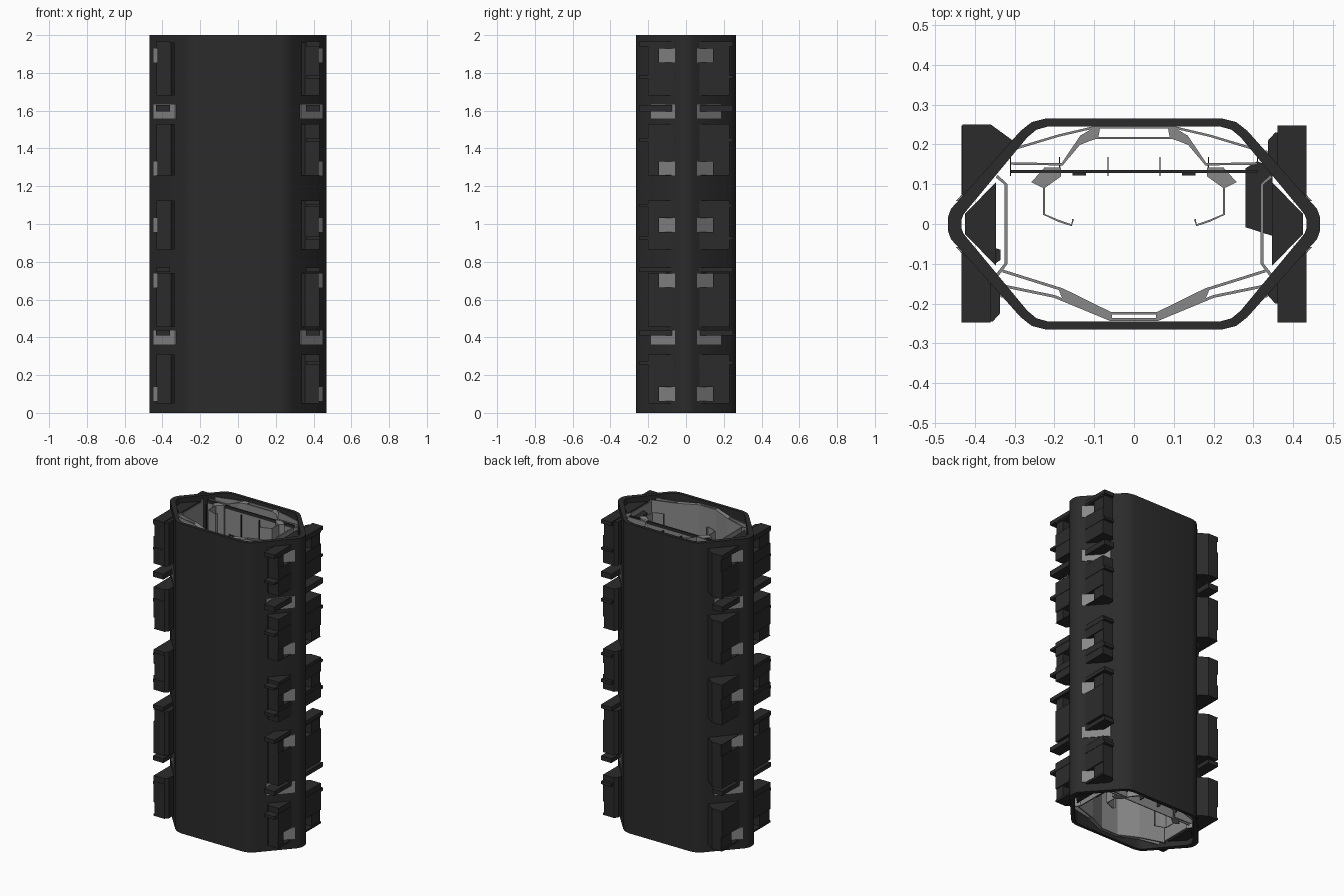
import bpy, bmesh
from mathutils import Vector

if "Cube" in bpy.data.objects:
    bpy.data.objects.remove(bpy.data.objects["Cube"])


def make_mat(name, c):
    m = bpy.data.materials.new(name)
    m.diffuse_color = (c, c, c, 1)
    m.use_nodes = True
    m.node_tree.nodes["Principled BSDF"].inputs["Base Color"].default_value = m.diffuse_color
    return m


DARK = make_mat("charcoal", 0.024)
GREY = make_mat("mid grey", 0.25)


def build(name, prisms, mat, smooth=False):
    """One object out of several vertical prisms (points, z0, z1)."""
    bm = bmesh.new()
    for pts, z0, z1 in prisms:
        lo = [bm.verts.new((x, y, z0)) for x, y in pts]
        hi = [bm.verts.new((x, y, z1)) for x, y in pts]
        n = len(pts)
        bm.faces.new(lo[::-1])
        bm.faces.new(hi)
        for i in range(n):
            j = (i + 1) % n
            bm.faces.new((lo[i], lo[j], hi[j], hi[i]))
    return finish(name, bm, mat, smooth)


def finish(name, bm, mat, smooth=False):
    bmesh.ops.recalc_face_normals(bm, faces=bm.faces)
    me = bpy.data.meshes.new(name)
    bm.to_mesh(me)
    bm.free()
    me.materials.append(mat)
    ob = bpy.data.objects.new(name, me)
    bpy.context.collection.objects.link(ob)
    if smooth:
        bpy.context.view_layer.objects.active = ob
        ob.select_set(True)
        bpy.ops.object.shade_smooth_by_angle(angle=0.5)
        ob.select_set(False)
    return ob


def flip(pts, sx, sy=1):
    return [(x * sx, y * sy) for x, y in pts]


def ring(q):
    """Full outline from the points of one quadrant (tip to flat side)."""
    return (q + flip(q, -1)[::-1] + flip(q, -1, -1) + flip(q, 1, -1)[::-1])


def ribbon(path, t):
    """Thin wall outline that follows a path."""
    p = [Vector(v) for v in path]
    left, right = [], []
    for i, v in enumerate(p):
        d = (p[min(i + 1, len(p) - 1)] - p[max(i - 1, 0)]).normalized()
        n = Vector((-d.y, d.x)) * t / 2
        left.append(tuple(v + n))
        right.append(tuple(v - n))
    return left + right[::-1]


def sym(half):
    """Path across the middle, mirrored in x."""
    return flip(half, -1) + half[::-1]


# outer tube, open at both ends
outer = ring([(0.468, 0.016), (0.460, 0.038), (0.285, 0.234), (0.257, 0.256), (0.222, 0.265)])
inner = ring([(0.434, 0.010), (0.428, 0.025), (0.268, 0.218), (0.245, 0.237), (0.216, 0.245)])
bm = bmesh.new()
rows = [[bm.verts.new((x, y, z)) for x, y in pts]
        for pts, z in ((outer, 0), (outer, 2), (inner, 2), (inner, 0))]
n = len(outer)
for k in range(4):
    a, b = rows[k], rows[(k + 1) % 4]
    for i in range(n):
        j = (i + 1) % n
        bm.faces.new((a[i], a[j], b[j], b[i]))
finish("outer_tube", bm, DARK, True)


def wall_x(y):
    return 0.460 - (y - 0.038) * 0.893


# housings, fins and grey windows on the four slanted walls
BLOCKS = [(1.68, 1.96), (1.26, 1.53), (0.865, 1.125), (0.455, 0.74), (0.05, 0.31)]
WINDOWS = [0.1, 0.4, 0.7, 0.995, 1.295, 1.595, 1.893]
FINS = [(1.94, 1.965), (1.77, 1.785), (1.595, 1.63), (1.435, 1.455), (1.09, 1.105),
        (0.915, 0.935), (0.745, 0.77), (0.41, 0.438), (0.255, 0.275)]
CORNERS = {"front_left": (-1, -1, 0.245), "front_right": (1, -1, 0.20),
           "back_left": (-1, 1, 0.25), "back_right": (1, 1, 0.23)}
for name, (sx, sy, d) in CORNERS.items():
    if name == "back_left":
        end = [(0.36, d), (0.305, 0.21)]
    else:
        end = [(0.355, d), (0.337, d - 0.02), (0.337, 0.17)]
    full = flip([(0.431, 0.07), (0.431, d)] + end, sx, sy)
    cut = flip([(0.425, 0.142), (0.425, d)] + end + [(wall_x(0.142) - 0.005, 0.142)], sx, sy)
    prisms, grey = [], []
    for z0, z1 in BLOCKS:
        for w in WINDOWS:
            if z0 < w < z1:
                a, b = w - 0.037, w + 0.037
                prisms.append((full, z0, a))
                prisms.append((cut, a, b))
                if b < z1:
                    prisms.append((full, b, z1))
    build(name + "_housings", prisms, DARK)

    fin = flip([(0.433, 0.07), (0.433, 0.248), (0.36, 0.248), (0.36, 0.145)], sx, sy)
    fins = [f for f in FINS if name != "back_left" or f[0] in (1.595, 0.41)]
    build(name + "_fins", [(fin, a, b) for a, b in fins], DARK)

    for w in WINDOWS:
        y0, y1 = 0.058, (0.185 if w in (0.4, 1.595) else 0.155)
        pts = [(wall_x(y0) + 0.005, y0), (wall_x(y1) + 0.005, y1),
               (wall_x(y1) - 0.005, y1), (wall_x(y0) - 0.005, y0)]
        grey.append((flip(pts, sx, sy), w - 0.037, w + 0.037))
    build(name + "_windows", grey, GREY)

# inner lining: back beam, front beam and side walls
Z0, Z1 = 0.02, 1.98
build("back_beam", [
    (ribbon(sym([(0.32, 0.183), (0.19, 0.222), (0.10, 0.243)]), 0.006), Z0, Z1),
    (ribbon(sym([(0.31, 0.152), (0.18, 0.15), (0.14, 0.20), (0.10, 0.216)]), 0.006), Z0, Z1)]
    + [(flip([(0.19, 0.14), (0.16, 0.17), (0.135, 0.20), (0.09, 0.216), (0.085, 0.243),
              (0.10, 0.243), (0.135, 0.222), (0.165, 0.178)], s), Z0, Z1) for s in (1, -1)], GREY)
build("front_beam", [
    (ribbon(sym([(0.33, -0.118), (0.26, -0.14), (0.18, -0.165), (0.06, -0.224)]), 0.007), Z0, Z1),
    (ribbon(sym([(0.345, -0.152), (0.20, -0.182), (0.06, -0.24)]), 0.007), Z0, Z1)]
    + [(flip([(0.19, -0.163), (0.055, -0.224), (0.055, -0.24), (0.18, -0.188)], s), Z0, Z1)
       for s in (1, -1)], GREY)
build("side_linings", [(flip(ribbon([(0.345, -0.13), (0.322, -0.10), (0.322, 0.10),
                                     (0.345, 0.12)], 0.008), s), Z0, Z1) for s in (1, -1)], GREY)

# dark fillings in the two tips
build("tip_cores", [(flip([(0.347, -0.105), (0.425, -0.025), (0.425, 0.025), (0.347, 0.105)], s),
                     0.03, 1.97) for s in (1, -1)], DARK)
build("left_lumps", [([(-0.35, -0.06), (-0.335, -0.065), (-0.335, -0.09), (-0.35, -0.10)],
                      0.05, 1.95)], DARK)
build("inner_cabinet", [([(0.28, 0.14), (0.31, 0.158), (0.348, 0.14), (0.348, -0.03), (0.28, -0.008)],
                         0.05, 1.95)], DARK)


def box(x0, x1, y0, y1):
    return [(x0, y0), (x1, y0), (x1, y1), (x0, y1)]


# inner panel with dark cap, slats and pins
build("inner_panel", [(box(-0.31, 0.31, 0.129, 0.135), 0.02, 1.96)], GREY)
build("panel_cap", [(box(-0.31, 0.31, 0.128, 0.136), 1.96, 1.98)], DARK)
build("panel_slats", [(box(x, x + 0.035, 0.122, 0.129), 0.1 + 0.3 * k, 0.3 + 0.3 * k)
                      for x in (-0.155, 0.12) for k in range(6)], DARK)
build("panel_pins", [(box(x - 0.0015, x + 0.0015, 0.12, 0.168), 0.05, 1.95)
                     for x in (-0.31, -0.187, -0.065, 0.065, 0.187, 0.31)], DARK)

# hooked rails standing in front of the panel
rail = ribbon([(0.226, 0.11), (0.226, 0.024), (0.19, 0.008), (0.157, -0.003), (0.153, 0.012)], 0.005)
foot = [(0.183, 0.142), (0.183, 0.12), (0.222, 0.092), (0.232, 0.092), (0.258, 0.105), (0.225, 0.142)]
build("hooked_rails", [(flip(p, s), Z0, Z1) for p in (rail, foot) for s in (1, -1)], GREY)
